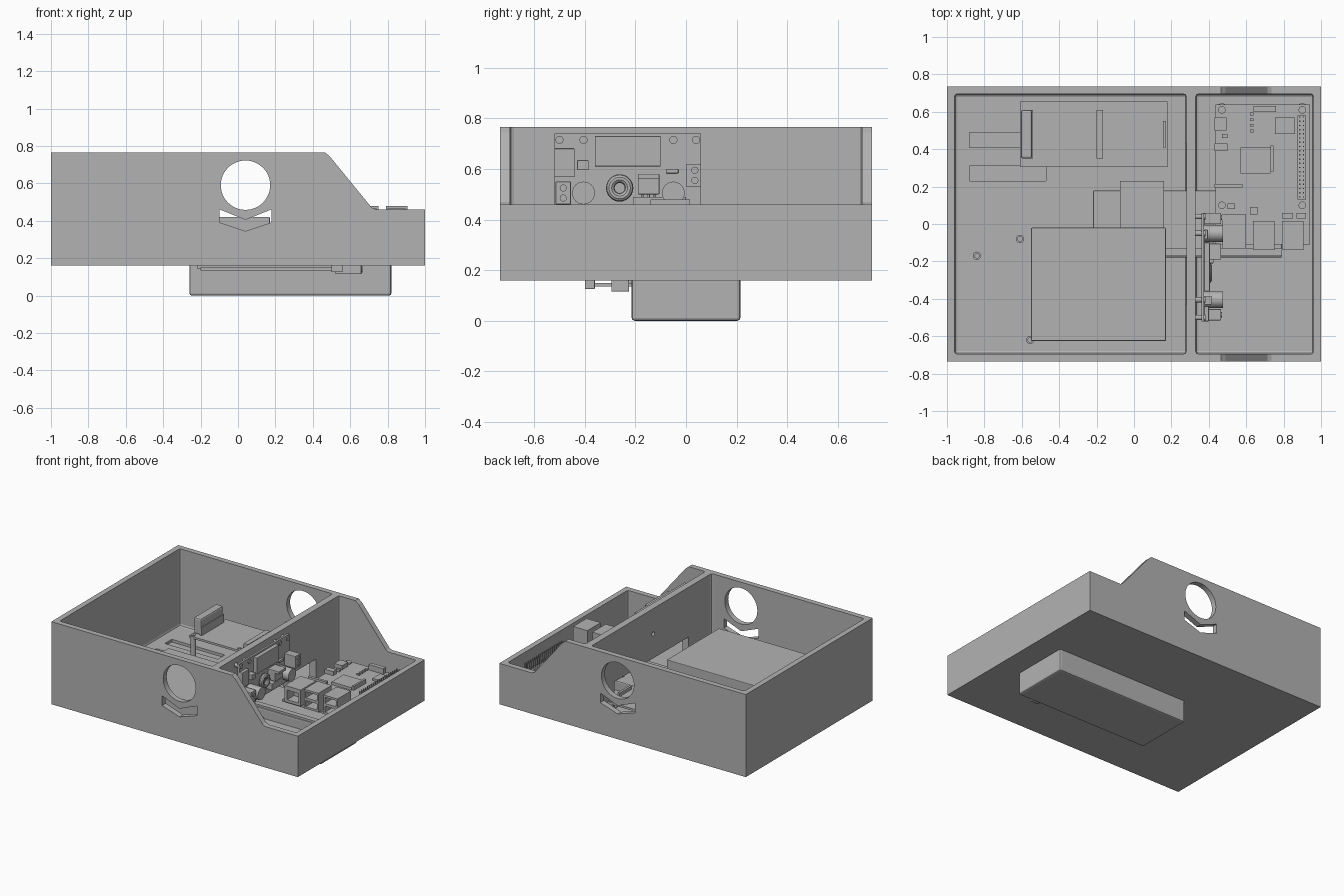
import bpy, bmesh, math
from mathutils import Matrix, Vector

cube = bpy.data.objects.get("Cube")
if cube:
    bpy.data.objects.remove(cube)

grey = bpy.data.materials.new("plain grey")
grey.use_nodes = True
COLOUR = (0.45, 0.45, 0.45, 1)
grey.diffuse_color = COLOUR
grey.node_tree.nodes["Principled BSDF"].inputs["Base Color"].default_value = COLOUR


def finish(name, bm, bevel=0):
    bmesh.ops.recalc_face_normals(bm, faces=bm.faces)
    mesh = bpy.data.meshes.new(name)
    bm.to_mesh(mesh)
    bm.free()
    ob = bpy.data.objects.new(name, mesh)
    bpy.context.collection.objects.link(ob)
    mesh.materials.append(grey)
    if bevel:
        mod = ob.modifiers.new("edge", "BEVEL")
        mod.width, mod.segments = bevel, 2
    return ob


def box(name, x, y, z, bevel=0):
    """Box from (low, high) pairs."""
    bm = bmesh.new()
    bmesh.ops.create_cube(bm, size=1)
    for v in bm.verts:
        v.co = Vector([lo + (c + 0.5) * (hi - lo) for c, (lo, hi) in zip(v.co, (x, y, z))])
    return finish(name, bm, bevel)


def rod(name, centre, radius, length, axis="Z", sides=24):
    """Cylinder centred on a point along one axis."""
    bm = bmesh.new()
    turn = {"X": Matrix.Rotation(math.pi / 2, 4, "Y"),
            "Y": Matrix.Rotation(math.pi / 2, 4, "X"), "Z": Matrix()}[axis]
    bmesh.ops.create_cone(bm, cap_ends=True, segments=sides, radius1=radius, radius2=radius,
                          depth=length, matrix=Matrix.Translation(centre) @ turn)
    ob = finish(name, bm)
    for p in ob.data.polygons:
        p.use_smooth = len(p.vertices) == 4
    return ob


def prism(name, points, y0, y1):
    """Extrude an x-z outline along y."""
    bm = bmesh.new()
    face = bm.faces.new([bm.verts.new((x, y0, z)) for x, z in points])
    new = bmesh.ops.extrude_face_region(bm, geom=[face])["geom"]
    bmesh.ops.translate(bm, vec=(0, y1 - y0, 0), verts=[v for v in new if isinstance(v, bmesh.types.BMVert)])
    return finish(name, bm)


def cut(target, *cutters):
    for c in cutters:
        c.hide_render = True
        mod = target.modifiers.new("cut", "BOOLEAN")
        mod.operation, mod.solver, mod.object = "DIFFERENCE", "EXACT", c
    bpy.context.view_layer.update()
    deps = bpy.context.evaluated_depsgraph_get()
    mesh = bpy.data.meshes.new_from_object(target.evaluated_get(deps))
    target.modifiers.clear()
    target.data = mesh
    for c in cutters:
        bpy.data.objects.remove(c)


# Case with sloped shoulder, two compartments and wall openings
case = prism("case", [(-1, .16), (1, .16), (1, .46), (.735, .46), (.715, .47), (.49, .745), (.465, .765), (-1, .765)],
             -.735, .735)
arc = [(i / 8 - .5) * .28 for i in range(9)]
smile = [(.04 + t, .405 + abs(t) * .4) for t in arc]
smile += [(.04 + t, .345 + abs(t) * .33) for t in reversed(arc)]
cut(case,
    box("left_cavity", (-.96, .28), (-.695, .695), (.2, 1), .015),
    box("right_cavity", (.33, .96), (-.695, .695), (.2, 1), .015),
    rod("round_window", (.04, 0, .59), .132, 2, "Y", 48),
    prism("smile_window", smile, -1, 1),
    box("cable_opening", (.2, .4), (-.43, .43), (.21, .40)),
    rod("partition_hole", (.3, -.02, .58), .015, .2, "X", 16),
    box("slot_back", (-.88, -.45), (.41, .49), (.18, .3)),
    box("slot_front", (-.88, -.47), (.23, .31), (.18, .3)))

# Underside housing and the module inside it
box("underside_housing", (-.26, .82), (-.215, .215), (0, .17), .012)
box("drive_module", (-.22, .79), (-.18, .18), (.15, .27), .008)
box("module_tab", (-.075, .16), (-.02, .23), (.2, .29))
box("module_rail", (-.17, .79), (-.17, -.13), (.26, .285))

# Small parts hanging below the floor
box("hanging_strip", (-.2, .5), (-.37, -.21), (.135, .15))
box("strip_lip", (-.22, .55), (-.24, -.2), (.145, .162))
for x, y, z in (((.52, .66), (-.295, -.225), .115), ((.5, .56), (-.4, -.36), .125)):
    box("hanging_connector", x, y, (z, .162), .004)
rod("connector_hole_rim", (.66, -.26, .138), .016, .01, "X")

# Power pack
box("power_pack", (-.55, .17), (-.625, -.02), (.2, .42), .004)
for x, y in ((-.61, -.08), (-.84, -.17), (-.555, -.62)):
    peg = rod("floor_peg", (x, y, .215), .022, .04)
    cut(peg, rod("peg_bore", (x, y, .225), .012, .04))

# Driver board on posts
box("driver_board", (-.61, .18), (.305, .655), (.355, .37))
for x in (-.59, -.215, .16):
    for y in (.325, .635):
        rod("driver_post", (x, y, .28), .018, .17)
        rod("driver_screw", (x, y, .372), .014, .012)
box("tall_connector", (-.605, -.545), (.35, .61), (.37, .49), .012)
box("tall_connector_edge", (-.555, -.54), (.35, .61), (.37, .43))
box("middle_connector", (-.2, -.165), (.35, .61), (.37, .405))
box("end_connector", (.155, .172), (.41, .55), (.37, .395))

# Computer board
top = .34
box("computer_board", (.435, .94), (-.11, .64), (top - .015, top))
for x in (.47, .9):
    for y in (.1, .61):
        rod("computer_post", (x, y, .265), .035, .13)
        rod("computer_screw", (x, y, top + .004), .02, .012)
for name, x, y, h in (
        ("network_port", (.47, .6), (-.13, .05), .12),
        ("usb_port", (.635, .75), (-.14, .015), .14),
        ("usb_port", (.79, .905), (-.14, .015), .14),
        ("main_chip", (.57, .73), (.27, .41), .02),
        ("memory_chip", (.755, .86), (.48, .57), .015),
        ("power_socket", (.43, .495), (.5, .57), .03),
        ("video_socket", (.43, .5), (.39, .43), .03),
        ("audio_socket", (.43, .58), (.195, .215), .05),
        ("card_slot", (.64, .76), (.6, .63), .04),
        ("header_base", (.873, .92), (.13, .58), .025),
        ("camera_socket", (.73, .745), (.28, .42), .03),
        ("small_chip", (.5, .54), (.08, .11), .012),
        ("small_chip", (.62, .66), (.05, .09), .012),
        ("small_chip", (.47, .5), (.46, .48), .015),
        ("small_chip", (.79, .85), (.03, .06), .02),
        ("small_chip", (.87, .92), (.03, .06), .02)):
    port = box(name, x, y, (top, top + h))
    if "usb" in name:
        lo, hi = x[0] + .012, x[1] - .012
        cut(port, *[box("port_mouth", (lo, hi), (-.2, -.06), (z, z + .045)) for z in (top + .015, top + .08)])
    if name == "network_port":
        cut(port, box("port_mouth", (.49, .58), (-.2, -.05), (top + .02, top + .09)))
for i in range(20):
    for x in (.883, .903):
        y = .141 + i * .0225
        box("header_pin", (x, x + .007), (y, y + .007), (top + .02, top + .085))
for i in range(4):
    box("tiny_part", (.62, .64), (.49 + i * .03, .505 + i * .03), (top, top + .01))

# Upright regulator board on the partition
face = .375
box("regulator_board", (.36, face), (-.52, .06), (.4, .74))
for y in (-.5, -.405, -.05, .04):
    rod("board_spacer", (.345, y, .715), .014, .04, "X")
    rod("board_screw", (face, y, .715), .016, .012, "X")
for name, y, z, d in (
        ("heat_plate", (-.36, -.1), (.61, .73), .03),
        ("regulator", (-.19, -.105), (.5, .58), .06),
        ("regulator_tab", (-.19, -.105), (.56, .58), .09),
        ("terminal_block", (-.515, -.455), (.46, .55), .09),
        ("terminal_block", (0, .06), (.53, .62), .09),
        ("trimmer", (-.43, -.385), (.595, .635), .04),
        ("pin_header", (-.52, -.44), (.57, .68), .025),
        ("lower_block", (-.21, 0), (.44, .49), .05),
        ("resistor", (-.08, -.03), (.583, .6), .02)):
    box(name, (face, face + d), y, z, .003)
for y, z in ((-.485, .485), (-.485, .525), (.035, .555), (.035, .595)):
    rod("terminal_screw", (face + .09, y, z), .014, .012, "X", 16)
for y in (-.405, -.05):
    rod("capacitor", (face + .05, y, .505), .045, .1, "X")
for i in range(3):
    rod("regulator_leg", (face + .025, -.17 + i * .022, .48), .005, .05, "Z", 8)
bpy.ops.mesh.primitive_torus_add(location=(face + .025, -.262, .525), rotation=(0, math.pi / 2, 0),
                                 major_radius=.037, minor_radius=.017, major_segments=28, minor_segments=10)
coil = bpy.context.object
coil.name = "coil"
coil.data.materials.append(grey)
bpy.ops.object.shade_smooth_by_angle()
